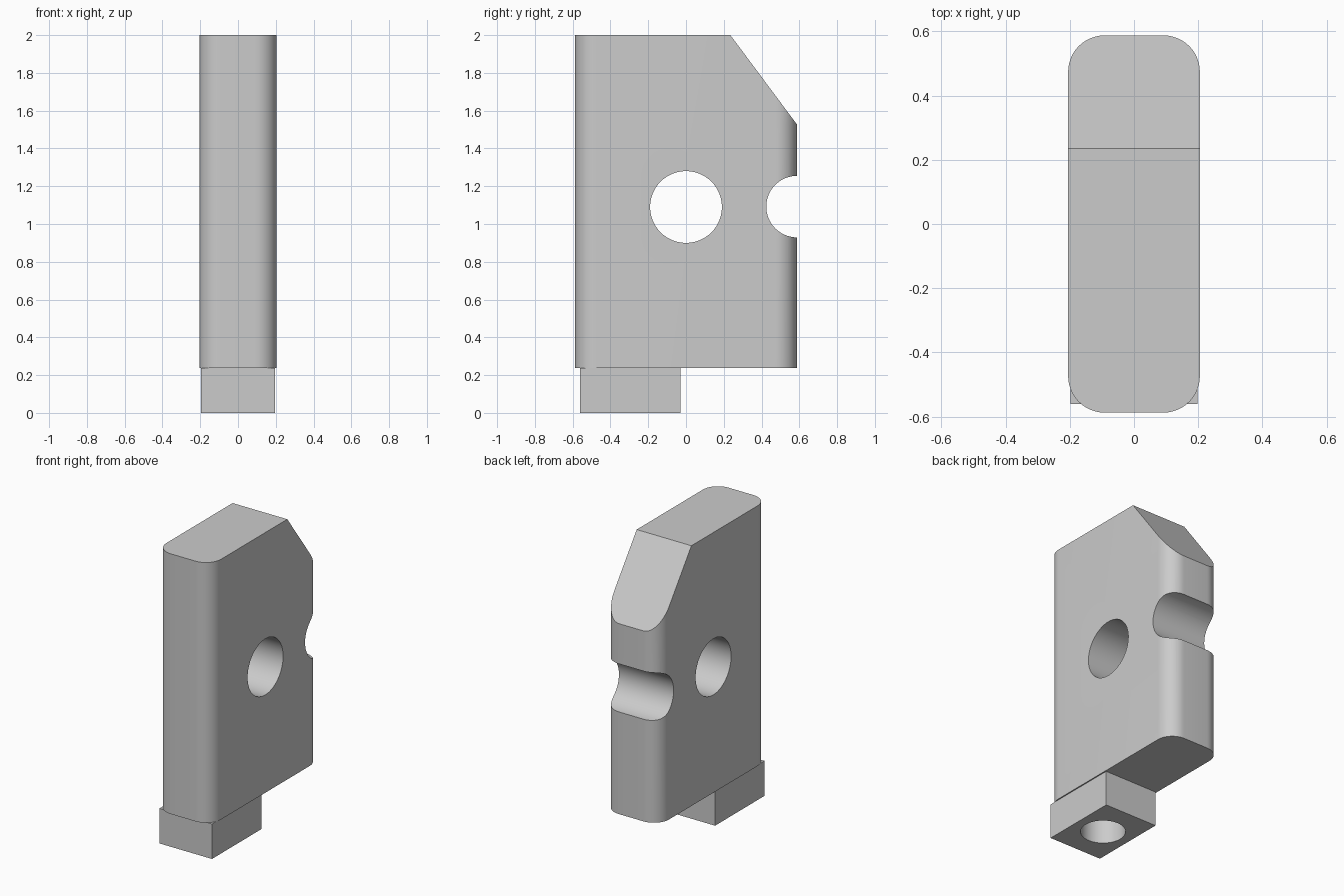
import bpy
import bmesh
from math import cos, sin, pi, radians
from mathutils import Matrix, Vector

if "Cube" in bpy.data.objects:
    bpy.data.objects.remove(bpy.data.objects["Cube"])

grey = bpy.data.materials.new("plain_grey")
grey.use_nodes = True
GREY = (0.6, 0.6, 0.6, 1)
grey.diffuse_color = GREY
grey.node_tree.nodes["Principled BSDF"].inputs["Base Color"].default_value = GREY


def make_object(name, bm):
    bmesh.ops.recalc_face_normals(bm, faces=bm.faces)
    mesh = bpy.data.meshes.new(name)
    bm.to_mesh(mesh)
    bm.free()
    mesh.materials.append(grey)
    obj = bpy.data.objects.new(name, mesh)
    bpy.context.collection.objects.link(obj)
    return obj


def prism(name, outline, offset):
    """Extrude a closed outline of 3D points along an offset."""
    bm = bmesh.new()
    face = bm.faces.new([bm.verts.new(p) for p in outline])
    side = bmesh.ops.extrude_face_region(bm, geom=[face])["geom"]
    bmesh.ops.translate(bm, vec=offset,
                        verts=[v for v in side if isinstance(v, bmesh.types.BMVert)])
    return make_object(name, bm)


def cylinder(name, radius, depth, centre, across=False):
    bm = bmesh.new()
    turn = Matrix.Rotation(pi / 2, 4, 'Y') if across else Matrix()
    bmesh.ops.create_cone(bm, cap_ends=True, segments=64, radius1=radius,
                          radius2=radius, depth=depth,
                          matrix=Matrix.Translation(centre) @ turn)
    return make_object(name, bm)


def cut(target, cutter):
    cutter.hide_render = True
    mod = target.modifiers.new("cut", 'BOOLEAN')
    mod.operation = 'DIFFERENCE'
    mod.solver = 'EXACT'
    mod.object = cutter
    bpy.context.view_layer.objects.active = target
    bpy.ops.object.modifier_apply(modifier=mod.name)
    bpy.data.objects.remove(cutter)


def smooth(obj):
    bpy.ops.object.select_all(action='DESELECT')
    obj.select_set(True)
    bpy.context.view_layer.objects.active = obj
    bpy.ops.object.shade_smooth_by_angle(angle=radians(30))


# Tall slab with rounded vertical corners
HX, HY, R, BASE, TOP = 0.205, 0.587, 0.113, 0.237, 2.0
outline = []
for i, (sx, sy) in enumerate([(1, 1), (-1, 1), (-1, -1), (1, -1)]):
    for k in range(13):
        a = (i + k / 12) * pi / 2
        outline.append((sx * (HX - R) + R * cos(a), sy * (HY - R) + R * sin(a), BASE))
body = prism("body", outline, Vector((0, 0, TOP - BASE)))

# Sloped back corner, cross hole and half-round back notch
cut(body, prism("slope_cutter", [(-1, 0.235, TOP), (-1, 0.935, 1.06), (-1, 1.5, 2.5),
                                 (-1, 0.235, 2.5)], Vector((2, 0, 0))))
cut(body, cylinder("hole_cutter", 0.19, 1, (0, 0, 1.09), across=True))
cut(body, cylinder("notch_cutter", 0.163, 1, (0, 0.588, 1.092), across=True))
smooth(body)

# Square foot under the front, bored from below
FX, Y0, Y1 = 0.197, -0.56, -0.03
foot = prism("foot", [(-FX, Y0, 0), (FX, Y0, 0), (FX, Y1, 0), (-FX, Y1, 0)],
             Vector((0, 0, BASE)))
cut(foot, cylinder("bore_cutter", 0.138, 1, (0, (Y0 + Y1) / 2, 0)))
smooth(foot)
